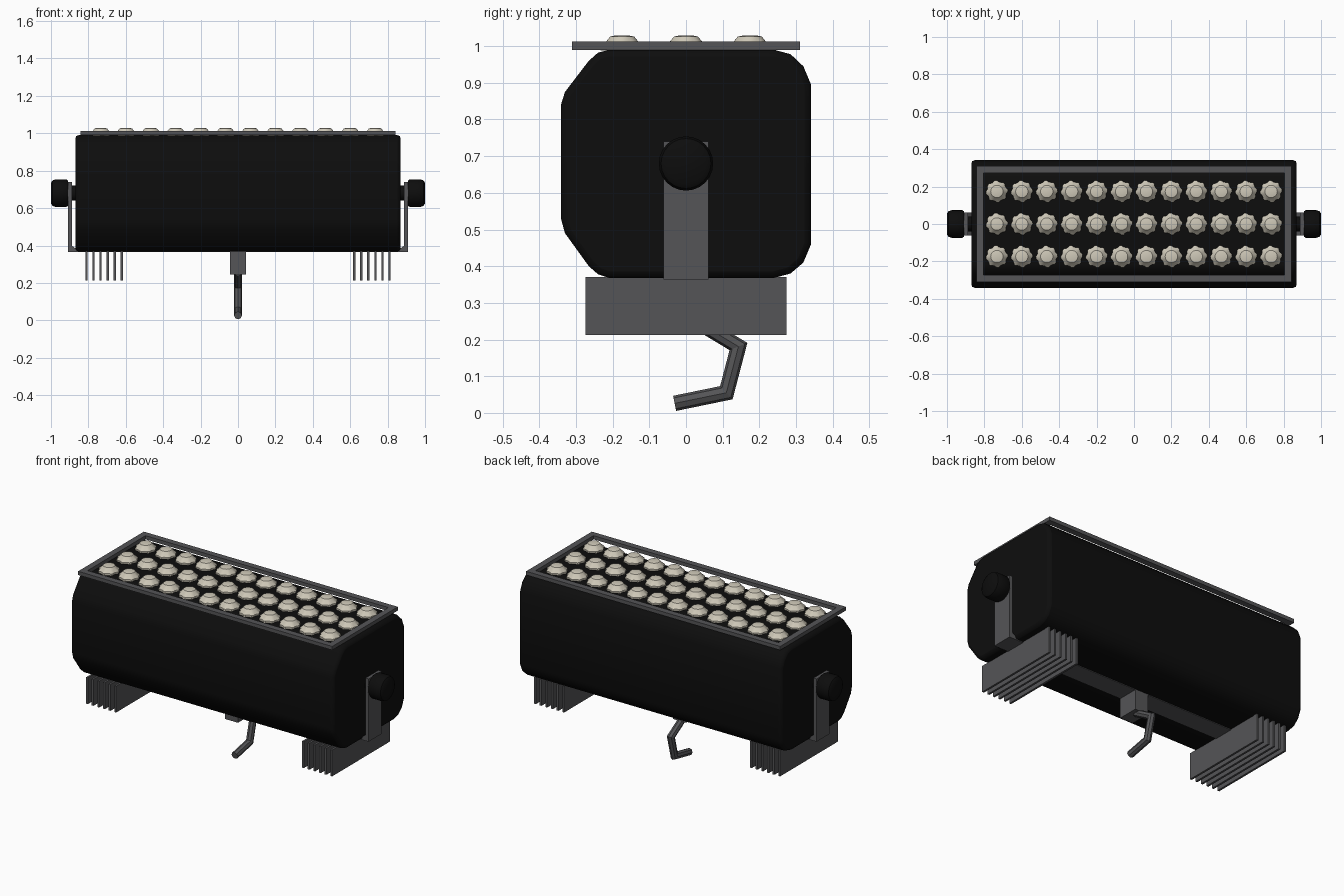
import bpy, bmesh, math
from mathutils import Vector

if "Cube" in bpy.data.objects:
    bpy.data.objects.remove(bpy.data.objects["Cube"])


def material(name, rgb):
    m = bpy.data.materials.new(name)
    m.diffuse_color = (*rgb, 1)
    m.use_nodes = True
    m.node_tree.nodes["Principled BSDF"].inputs["Base Color"].default_value = m.diffuse_color
    return m


BLACK = material("matte black", (0.004, 0.004, 0.004))
METAL = material("dark grey metal", (0.09, 0.09, 0.095))
LENS = material("warm white lens", (0.62, 0.58, 0.48))


def finish(bm, name, mat, bevel=0, segments=2, smooth=False):
    bmesh.ops.recalc_face_normals(bm, faces=bm.faces)
    me = bpy.data.meshes.new(name)
    bm.to_mesh(me)
    bm.free()
    ob = bpy.data.objects.new(name, me)
    bpy.context.collection.objects.link(ob)
    me.materials.append(mat)
    if bevel:
        b = ob.modifiers.new("bevel", "BEVEL")
        b.width, b.segments, b.limit_method = bevel, segments, "ANGLE"
        b.angle_limit = math.radians(50)
    if smooth:
        bpy.ops.object.select_all(action="DESELECT")
        ob.select_set(True)
        bpy.context.view_layer.objects.active = ob
        bpy.ops.object.shade_smooth_by_angle(angle=math.radians(35))
    return ob


def add_box(bm, lo, hi):
    vs = bmesh.ops.create_cube(bm, size=1)["verts"]
    for v in vs:
        v.co = [lo[i] + (v.co[i] + 0.5) * (hi[i] - lo[i]) for i in range(3)]


def loft(bm, rings, cap=True):
    loops = [[bm.verts.new(p) for p in r] for r in rings]
    for a, b in zip(loops, loops[1:]):
        for i in range(len(a)):
            j = (i + 1) % len(a)
            bm.faces.new((a[i], a[j], b[j], b[i]))
    if cap:
        bm.faces.new(loops[0])
        bm.faces.new(loops[-1])


# housing: asymmetric rounded profile extruded along x
profile = [(-0.21, 0.99), (-0.24, 0.982), (-0.265, 0.96), (-0.33, 0.875), (-0.341, 0.84),
           (-0.341, 0.53), (-0.33, 0.49), (-0.265, 0.4), (-0.24, 0.378), (-0.21, 0.368),
           (0.24, 0.368), (0.285, 0.38), (0.32, 0.41), (0.341, 0.46),
           (0.341, 0.895), (0.32, 0.945), (0.285, 0.978), (0.24, 0.99)]
bm = bmesh.new()
loft(bm, [[(x, y, z) for y, z in profile] for x in (-0.87, 0.87)])
finish(bm, "housing", BLACK, 0.018, 2, True)

# raised rectangular frame around the lens field
bm = bmesh.new()
frame = [(0.842, 0.311, 0.99), (0.842, 0.311, 1.012), (0.805, 0.274, 1.012), (0.805, 0.274, 0.99)]
frame.append(frame[0])
loft(bm, [[(sx * x, sy * y, z) for sx, sy in ((-1, -1), (1, -1), (1, 1), (-1, 1))]
          for x, y, z in frame], False)
bmesh.ops.remove_doubles(bm, verts=bm.verts, dist=1e-5)
finish(bm, "top_frame", METAL)

# lens grid: scalloped base ring stepping up to a shallow dome
bm = bmesh.new()
N = 32
steps = [(0.056, 0.988, 0.003), (0.056, 1.0, 0.003), (0.044, 1.012, 0),
         (0.033, 1.026, 0), (0.018, 1.029, 0)]
for i in range(12):
    for cy in (-0.174, 0, 0.174):
        cx = -0.733 + i * 1.466 / 11
        rings = []
        for r, z, tooth in steps:
            ring = []
            for k in range(N):
                a = 2 * math.pi * k / N
                rr = r + (tooth if k % 4 < 2 else -tooth)
                ring.append((cx + rr * math.cos(a), cy + rr * math.sin(a), z))
            rings.append(ring)
        loft(bm, rings)
finish(bm, "lenses", LENS, smooth=True)

# U-shaped yoke with a small brace in each corner
bm = bmesh.new()
add_box(bm, (-0.909, -0.062, 0.364), (0.909, 0.062, 0.38))
for s in (-1, 1):
    add_box(bm, (min(s * 0.888, s * 0.909), -0.062, 0.366), (max(s * 0.888, s * 0.909), 0.062, 0.74))
    loft(bm, [[(s * 0.89, y, 0.375), (s * 0.865, y, 0.375), (s * 0.865, y, 0.382), (s * 0.89, y, 0.4)]
              for y in (-0.062, 0.062)])
finish(bm, "yoke", METAL)

# tilt knobs and their pivots
bm = bmesh.new()
for s in (-1, 1):
    loft(bm, [[(s * x, r * math.cos(2 * math.pi * k / 24), 0.68 + r * math.sin(2 * math.pi * k / 24))
               for k in range(24)]
              for x, r in ((0.86, 0.04), (0.909, 0.04), (0.909, 0.068), (0.918, 0.074),
                           (0.975, 0.074), (0.992, 0.068), (1.0, 0.055))])
finish(bm, "tilt_knobs", BLACK, smooth=True)

# heat sink fins under both ends
bm = bmesh.new()
for s in (-1, 1):
    for i in range(6):
        x = s * (0.622 + i * 0.0375)
        add_box(bm, (x - 0.006, -0.274, 0.212), (x + 0.006, 0.274, 0.37))
finish(bm, "cooling_fins", METAL)

# hanging clamp block
bm = bmesh.new()
add_box(bm, (-0.043, -0.062, 0.246), (0.043, 0.062, 0.37))
finish(bm, "clamp_block", METAL)

# bent hook: hexagonal bar with mitred corners
path = [Vector(p) for p in ((0, 0.02, 0.255), (0, 0.143, 0.181), (0, 0.11, 0.055), (0, -0.031, 0.026))]
bm = bmesh.new()
rings = []
for i, p in enumerate(path):
    d0 = (p - path[max(i - 1, 0)]).normalized() if i else (path[1] - p).normalized()
    d1 = (path[i + 1] - p).normalized() if i < 3 else d0
    t = (d0 + d1).normalized()
    side = t.cross(Vector((1, 0, 0)))
    stretch = 1 / max(t.dot(d0), 0.3)
    ring = []
    for k in range(8):
        a = 2 * math.pi * k / 8
        ring.append(p + 0.021 * (Vector((math.sin(a), 0, 0)) + side * math.cos(a) * stretch))
    rings.append(ring)
loft(bm, rings)
finish(bm, "hook", METAL)
